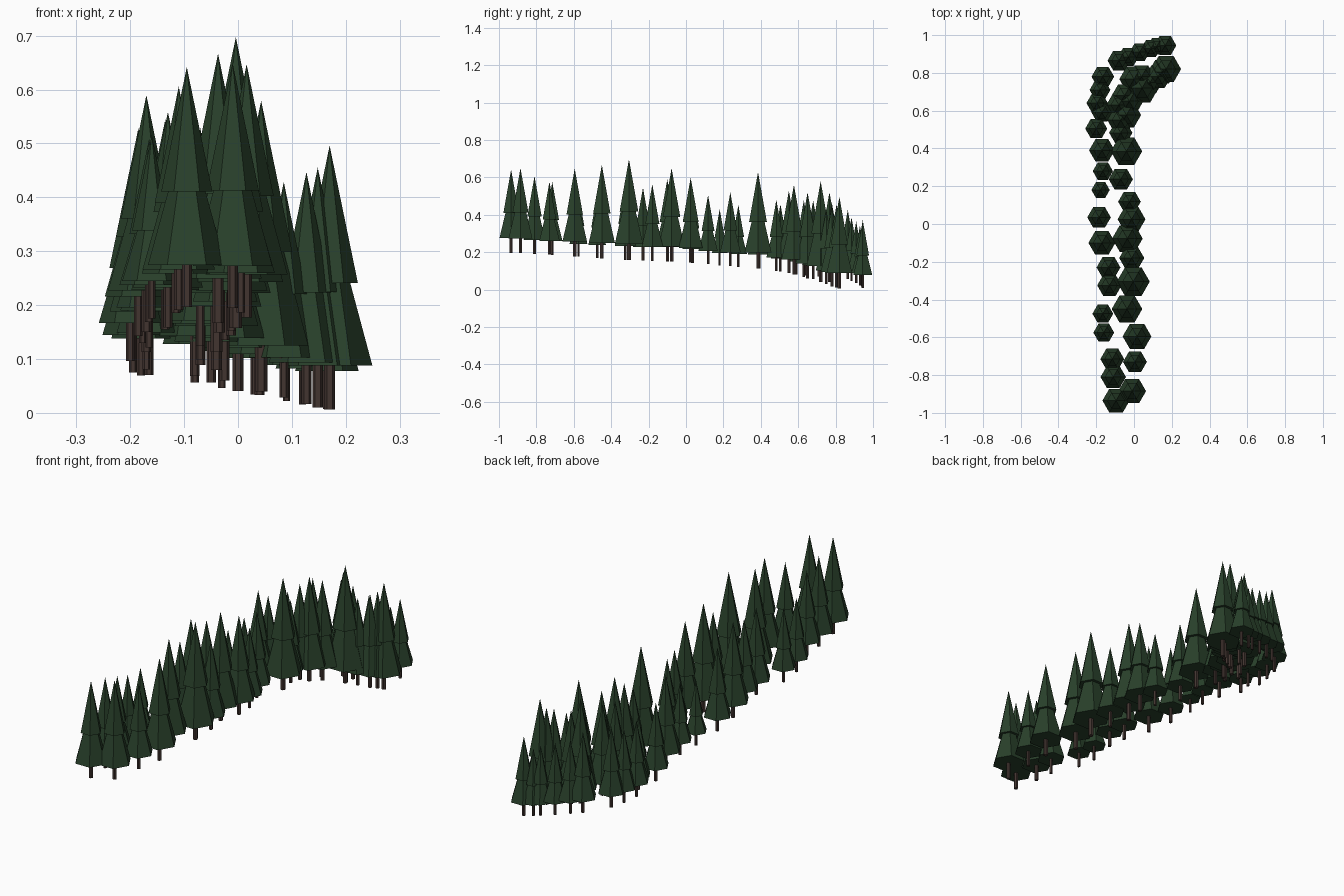
import bpy, bmesh, math

if "Cube" in bpy.data.objects:
    bpy.data.objects.remove(bpy.data.objects["Cube"])

def material(name, color):
    m = bpy.data.materials.new(name)
    m.diffuse_color = (*color, 1)
    m.use_nodes = True
    m.node_tree.nodes["Principled BSDF"].inputs["Base Color"].default_value = m.diffuse_color
    return m

GREEN = material("needles", (0.022, 0.052, 0.024))
BROWN = material("bark", (0.055, 0.035, 0.03))

def frustum(bm, r0, r1, z0, z1, n=6):
    # closed n-sided cone with corners on the x axis; r1 = 0 gives a point
    def ring(r, z):
        return [bm.verts.new((r * math.cos(2 * math.pi * i / n),
                              r * math.sin(2 * math.pi * i / n), z)) for i in range(n)]
    low = ring(r0, z0)
    bm.faces.new(low[::-1])
    if r1 == 0:
        tip = bm.verts.new((0, 0, z1))
        for i in range(n):
            bm.faces.new((low[i], low[(i + 1) % n], tip))
    else:
        high = ring(r1, z1)
        bm.faces.new(high)
        for i in range(n):
            j = (i + 1) % n
            bm.faces.new((low[i], low[j], high[j], high[i]))

def part(name, mat, location, cones):
    bm = bmesh.new()
    for c in cones:
        frustum(bm, *c)
    mesh = bpy.data.meshes.new(name)
    bm.to_mesh(mesh)
    bm.free()
    mesh.materials.append(mat)
    ob = bpy.data.objects.new(name, mesh)
    ob.location = location
    bpy.context.collection.objects.link(ob)

# Slope the trees stand on: height along y, tilting sideways at the bend
SLOPE = [(-1, .2), (-.72, .186), (-.5, .17), (-.3, .157), (0, .146), (.2, .128),
         (.38, .114), (.5, .097), (.6, .08), (.7, .06), (1, .0)]

def ground(x, y):
    for (a, za), (b, zb) in zip(SLOPE, SLOPE[1:]):
        if a <= y <= b:
            z = za + (zb - za) * (y - a) / (b - a)
            break
    t = min(max((y - .55) / .25, 0), 1)
    return max(0, z * (1 - t) + (.04 - .2 * x) * t)

def tree(i, x, y, h):
    at = (x, y, ground(x, y))
    base = .04 + .085 * h
    part(f"trunk_{i:02d}", BROWN, at, [(.021 * h, .021 * h, 0, base + .05 * h)])
    part(f"foliage_{i:02d}", GREEN, at,
         [(.162 * h, .07 * h, base, .51 * h), (.107 * h, 0, .48 * h, h)])

# x, y, height of each tree
outer_row = [
    (.165, .945, .364), (.12, .94, .31), (.09, .93, .32), (.03, .91, .33),
    (-.03, .885, .34), (-.08, .865, .37), (-.165, .78, .37), (-.18, .71, .34),
    (-.195, .64, .35), (-.17, .59, .34), (-.2, .505, .36), (-.17, .39, .42),
    (-.165, .28, .33), (-.177, .18, .30), (-.185, .035, .385), (-.17, -.10, .44),
    (-.135, -.23, .39), (-.13, -.325, .40), (-.165, -.475, .34), (-.16, -.575, .34),
    (-.115, -.715, .39), (-.11, -.81, .415), (-.095, -.935, .445)]
inner_row = [
    (-.01, -.885, .455), (.005, -.73, .39), (.016, -.595, .47), (-.037, -.45, .50),
    (-.004, -.305, .54), (-.012, -.18, .41), (-.035, -.077, .50), (-.013, .025, .455),
    (-.024, .118, .37), (-.07, .237, .395), (-.04, .385, .515), (-.07, .483, .38),
    (-.04, .577, .48), (-.07, .55, .44), (-.025, .65, .46), (-.08, .63, .41),
    (-.05, .68, .42), (.043, .72, .54), (.085, .75, .40), (0, .767, .48),
    (.04, .78, .43), (.127, .78, .43), (.148, .805, .445), (.17, .82, .49)]

for i, t in enumerate(outer_row + inner_row, 1):
    tree(i, *t)
